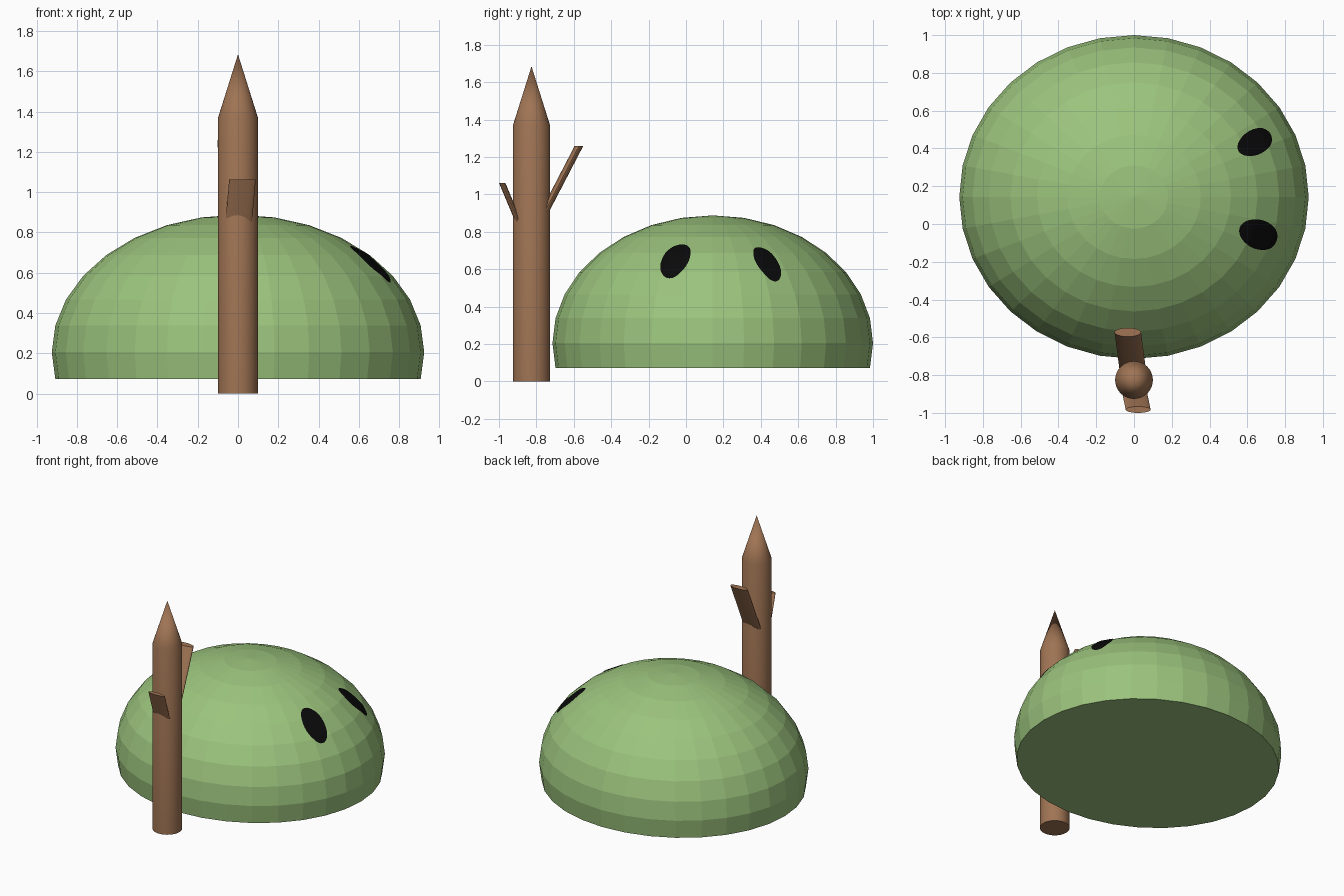
import bpy, bmesh, math
from mathutils import Vector
from mathutils.bvhtree import BVHTree

if "Cube" in bpy.data.objects:
    bpy.data.objects.remove(bpy.data.objects["Cube"])


def material(name, rgb):
    m = bpy.data.materials.new(name)
    m.diffuse_color = (*rgb, 1)
    m.use_nodes = True
    m.node_tree.nodes["Principled BSDF"].inputs["Base Color"].default_value = m.diffuse_color
    return m


GREEN = material("leaf green", (0.33, 0.55, 0.205))
BROWN = material("bark brown", (0.35, 0.175, 0.088))
BLACK = material("black", (0.003, 0.003, 0.003))


def finish(bm, name, mat, smooth=False):
    bmesh.ops.recalc_face_normals(bm, faces=bm.faces)
    me = bpy.data.meshes.new(name)
    bm.to_mesh(me)
    bm.free()
    me.materials.append(mat)
    ob = bpy.data.objects.new(name, me)
    bpy.context.collection.objects.link(ob)
    if smooth:
        bpy.ops.object.select_all(action='DESELECT')
        ob.select_set(True)
        bpy.context.view_layer.objects.active = ob
        bpy.ops.object.shade_smooth_by_angle(angle=math.radians(30))
    return ob


def loft(name, sections, mat, n=32):
    """Stack of horizontal ellipses (centre, rx, ry), capped; rx 0 makes a tip."""
    bm = bmesh.new()
    rings = []
    for c, rx, ry in sections:
        if rx == 0:
            rings.append([bm.verts.new(c)])
        else:
            rings.append([bm.verts.new((c[0] + rx * math.cos(2 * math.pi * i / n),
                                        c[1] + ry * math.sin(2 * math.pi * i / n), c[2]))
                          for i in range(n)])
    for a, b in zip(rings, rings[1:]):
        for i in range(n):
            j = (i + 1) % n
            bm.faces.new((a[i], a[j], b[0]) if len(b) == 1 else (a[i], a[j], b[j], b[i]))
    for r in (rings[0], rings[-1]):
        if len(r) > 1:
            bm.faces.new(r)
    return finish(bm, name, mat, smooth=True)


# Faceted dome: squashed sphere cut one ring below its widest line
CENTRE = Vector((0, 0.143, 0.205))
SIZE = Vector((0.925, 0.857, 0.683))
bm = bmesh.new()
bmesh.ops.create_uvsphere(bm, u_segments=32, v_segments=16, radius=1)
low = -math.sin(math.radians(11.25)) - 0.01
bmesh.ops.delete(bm, geom=[v for v in bm.verts if v.co.z < low], context='VERTS')
bmesh.ops.holes_fill(bm, edges=[e for e in bm.edges if e.is_boundary], sides=0)
for v in bm.verts:
    v.co = CENTRE + v.co * SIZE
tree = BVHTree.FromBMesh(bm)
finish(bm, "dome", GREEN)


# Eyes: oval plates wrapped onto the dome, long axis pointing uphill
def eye(name, pos, a, b, n=32, loops=6):
    pos = Vector(pos)
    d = pos - CENTRE
    nrm = Vector([d[i] / SIZE[i] ** 2 for i in range(3)]).normalized()
    side = Vector((0, 0, 1)).cross(nrm).normalized()
    up = nrm.cross(side)
    bm = bmesh.new()

    def put(u, w):
        p = pos + up * u + side * w
        hit = tree.ray_cast(p + nrm * 0.3, -nrm)[0]
        return bm.verts.new(hit + nrm * 0.005)

    mid = put(0, 0)
    prev = None
    for k in range(1, loops + 1):
        t = k / loops
        ring = [put(a * t * math.cos(2 * math.pi * i / n), b * t * math.sin(2 * math.pi * i / n))
                for i in range(n)]
        for i in range(n):
            j = (i + 1) % n
            bm.faces.new((mid, ring[j], ring[i]) if prev is None
                         else (prev[i], prev[j], ring[j], ring[i]))
        prev = ring
    ob = finish(bm, name, BLACK)
    if ob.data.polygons[0].normal.dot(nrm) < 0:
        ob.data.flip_normals()


eye("front_eye", (0.665, -0.057, 0.652), 0.138, 0.078)
eye("back_eye", (0.645, 0.435, 0.635), 0.133, 0.067)

# Trunk with pointed top
Y = -0.826
loft("trunk", [((0, Y, 0), 0.1, 0.1), ((0, Y, 1.367), 0.1, 0.1), ((0, Y, 1.685), 0, 0)], BROWN)

# Flat leaning branches
loft("back_branch", [((-0.005, -0.785, 0.85), 0.07, 0.023),
                     ((-0.033, -0.573, 1.258), 0.07, 0.023)], BROWN)
loft("front_branch", [((0.004, -0.896, 0.855), 0.066, 0.017),
                      ((0.022, -0.983, 1.062), 0.066, 0.017)], BROWN)
